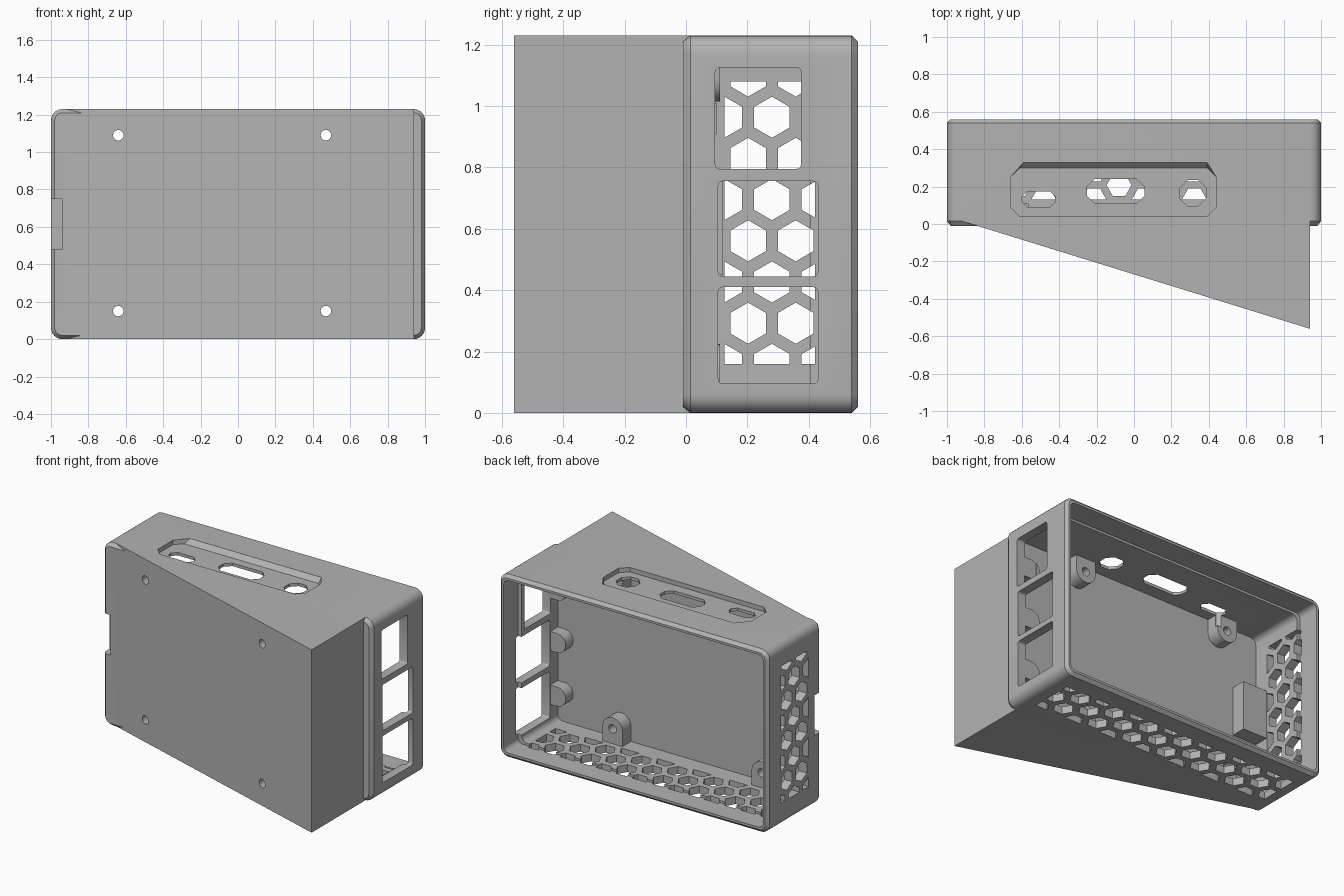
import bpy, bmesh, math
from mathutils import Vector

cube = bpy.data.objects.get("Cube")
if cube:
    bpy.data.objects.remove(cube, do_unlink=True)

H = 1.23            # case height
FLOOR = 0.02        # depth of the inner floor
PITCH = 0.155       # honeycomb spacing
ROW = PITCH * math.sqrt(3) / 2

grey = bpy.data.materials.new("plain grey")
grey.use_nodes = True
grey.diffuse_color = (0.45, 0.45, 0.45, 1)
grey.node_tree.nodes["Principled BSDF"].inputs["Base Color"].default_value = grey.diffuse_color


def loft(bm, rings):
    """Skin a list of equal point rings and cap both ends."""
    loops = [[bm.verts.new(p) for p in ring] for ring in rings]
    n = len(loops[0])
    for a, b in zip(loops, loops[1:]):
        for i in range(n):
            j = (i + 1) % n
            bm.faces.new((a[i], a[j], b[j], b[i]))
    bm.faces.new(loops[0][::-1])
    bm.faces.new(loops[-1])


def place(axis, u, v, w):
    return Vector({"x": (w, u, v), "y": (u, w, v), "z": (u, v, w)}[axis])


def prism(bm, axis, outline, lo, hi):
    """Extrude a 2D outline along an axis."""
    loft(bm, [[place(axis, u, v, w) for u, v in outline] for w in (lo, hi)])


def finish(name, bm):
    bmesh.ops.recalc_face_normals(bm, faces=bm.faces)
    mesh = bpy.data.meshes.new(name)
    bm.to_mesh(mesh)
    bm.free()
    obj = bpy.data.objects.new(name, mesh)
    bpy.context.collection.objects.link(obj)
    mesh.materials.append(grey)
    return obj


def solid(name, *prisms):
    bm = bmesh.new()
    for p in prisms:
        prism(bm, *p)
    return finish(name, bm)


def combine(target, tool, operation):
    """Apply a boolean and remove its tool."""
    tool.hide_render = True
    mod = target.modifiers.new(operation, "BOOLEAN")
    mod.operation, mod.solver, mod.object = operation, "EXACT", tool
    bpy.context.view_layer.update()
    result = bpy.data.meshes.new_from_object(
        target.evaluated_get(bpy.context.evaluated_depsgraph_get()))
    target.modifiers.clear()
    target.data = result
    bpy.data.objects.remove(tool, do_unlink=True)


def ring(cu, cv, r, n, start=0.0):
    return [(cu + r * math.cos(start + math.tau * i / n),
             cv + r * math.sin(start + math.tau * i / n)) for i in range(n)]


def rounded(u0, u1, v0, v1, r, steps=6):
    """Rectangle with round corners; one step gives cut corners."""
    pts = []
    for k, (u, v) in enumerate(((u1 - r, v1 - r), (u0 + r, v1 - r),
                                (u0 + r, v0 + r), (u1 - r, v0 + r))):
        for s in range(steps + 1):
            a = math.pi / 2 * (k + s / steps)
            pts.append((u + r * math.cos(a), v + r * math.sin(a)))
    return pts


def rect(u0, u1, v0, v1):
    return [(u0, v0), (u1, v0), (u1, v1), (u0, v1)]


def honeycomb(axis, window, origin, rows_along_u, lo, hi):
    """Hexagon cutters trimmed to a rectangular window."""
    bm = bmesh.new()
    for row in range(-8, 9):
        for col in range(-4, 5):
            across = origin[0] + PITCH * (col + 0.5 * (row % 2))
            along = origin[1] + ROW * row
            u, v = (along, across) if rows_along_u else (across, along)
            if window[0] - 0.05 < u < window[1] + 0.05 and window[2] - 0.05 < v < window[3] + 0.05:
                prism(bm, axis, ring(u, v, 0.067, 6, 0 if rows_along_u else math.pi / 6), lo, hi)
    cells = finish("honeycomb_cutter", bm)
    combine(cells, solid("window_cutter", (axis, rect(*window), lo - 0.1, hi + 0.1)), "INTERSECT")
    return cells


# Outer case with chamfered front and back rims
bm = bmesh.new()
loft(bm, [[place("y", u, v, y) for u, v in rounded(-1 + i, 1 - i, i, H - i, 0.06 - i)]
          for y, i in ((-0.01, 0.02), (0.015, 0), (0.54, 0), (0.56, 0.02))])
case = finish("wedge_case", bm)

# Slanted front wedge
combine(case, solid("front_wedge", ("z", [(-0.935, FLOOR), (0.94, -0.56), (0.94, FLOOR)], 0, H)), "UNION")

# Hollow interior and wider lip at the open back
combine(case, solid("cavity", ("y", rounded(-0.94, 0.94, 0.05, H - 0.05, 0.04), FLOOR, 0.7)), "DIFFERENCE")
combine(case, solid("lip", ("y", rounded(-0.965, 0.965, 0.035, H - 0.035, 0.035), 0.405, 0.7)), "DIFFERENCE")

# Screw posts, rounded toward the middle of the case
screws = [(x, z) for x in (-0.64, 0.47) for z in (0.15, 1.09)]
posts = []
for x, z in screws:
    side = 1 if z < H / 2 else -1
    arc = [(x + 0.075 * math.cos(math.pi * i / 12), z + side * 0.075 * math.sin(math.pi * i / 12))
           for i in range(13)]
    wall = H / 2 - side * (H / 2 - 0.03)
    posts.append(("y", arc + [(x - 0.075, wall), (x + 0.075, wall)], 0.01, 0.11))

# Rounded board rests below the ports
for z in (0.25, 0.61, 0.96):
    arc = [(0.89 - 0.065 * math.sin(math.pi * i / 12), z + 0.065 * math.cos(math.pi * i / 12))
           for i in range(13)]
    posts.append(("y", arc + [(0.96, z - 0.065), (0.96, z + 0.065)], 0.01, 0.1))
combine(case, solid("posts", *posts), "UNION")

# Card slot housing inside, notch outside
combine(case, solid("card_housing", ("y", rect(-0.96, -0.76, 0.45, 0.78), 0.01, 0.12)), "UNION")
combine(case, solid("card_notch", ("y", rect(-1.1, -0.94, 0.48, 0.75), -0.1, 0.06)), "DIFFERENCE")

# Screw holes through the wedge
combine(case, solid("screw_holes", *[("y", ring(x, z, 0.028, 24), -0.8, 0.4) for x, z in screws]), "DIFFERENCE")

# Three large ports on the left wall
ports = ((0.095, 0.375, 0.795, 1.125), (0.105, 0.43, 0.445, 0.755), (0.105, 0.43, 0.095, 0.41))
combine(case, solid("ports", *[("x", rounded(*p, 0.015, 3), 0.85, 1.1) for p in ports]), "DIFFERENCE")

# Recess on the top with a sloped back edge
bm = bmesh.new()
floor_pts = [(-0.66, 0.09), (-0.61, 0.04), (0.39, 0.04), (0.44, 0.09),
             (0.44, 0.25), (0.39, 0.3), (-0.61, 0.3), (-0.66, 0.25)]
top_pts = [(u + (0.02 if u < -0.6 and v > 0.29 else 0), v + (0.03 if v > 0.29 else 0)) for u, v in floor_pts]
loft(bm, [[place("z", u, v, w) for u, v in pts] for pts, w in ((floor_pts, H - 0.03), (top_pts, H), (top_pts, H + 0.1))])
combine(case, finish("recess", bm), "DIFFERENCE")

# Connector openings in the recess
combine(case, solid("connectors",
                    ("z", rounded(-0.6, -0.42, 0.09, 0.175, 0.03, 1), 1.1, 1.3),
                    ("z", rounded(-0.25, 0.055, 0.11, 0.24, 0.04, 1), 1.1, 1.3),
                    ("z", ring(0.315, 0.165, 0.075, 8, math.pi / 8), 1.1, 1.3)), "DIFFERENCE")

# Honeycomb vents on the right wall and the bottom
combine(case, honeycomb("x", (0.125, 0.42, 0.16, 1.08), (0.28, 0.695), False, -1.1, -0.9), "DIFFERENCE")
combine(case, honeycomb("z", (-0.9, 0.88, 0.13, 0.42), (0.208, -0.08), True, -0.1, 0.08), "DIFFERENCE")

# Smooth rounded corners, keep hard edges
bpy.ops.object.select_all(action="DESELECT")
case.select_set(True)
bpy.context.view_layer.objects.active = case
bpy.ops.object.shade_smooth_by_angle(angle=math.radians(25))
